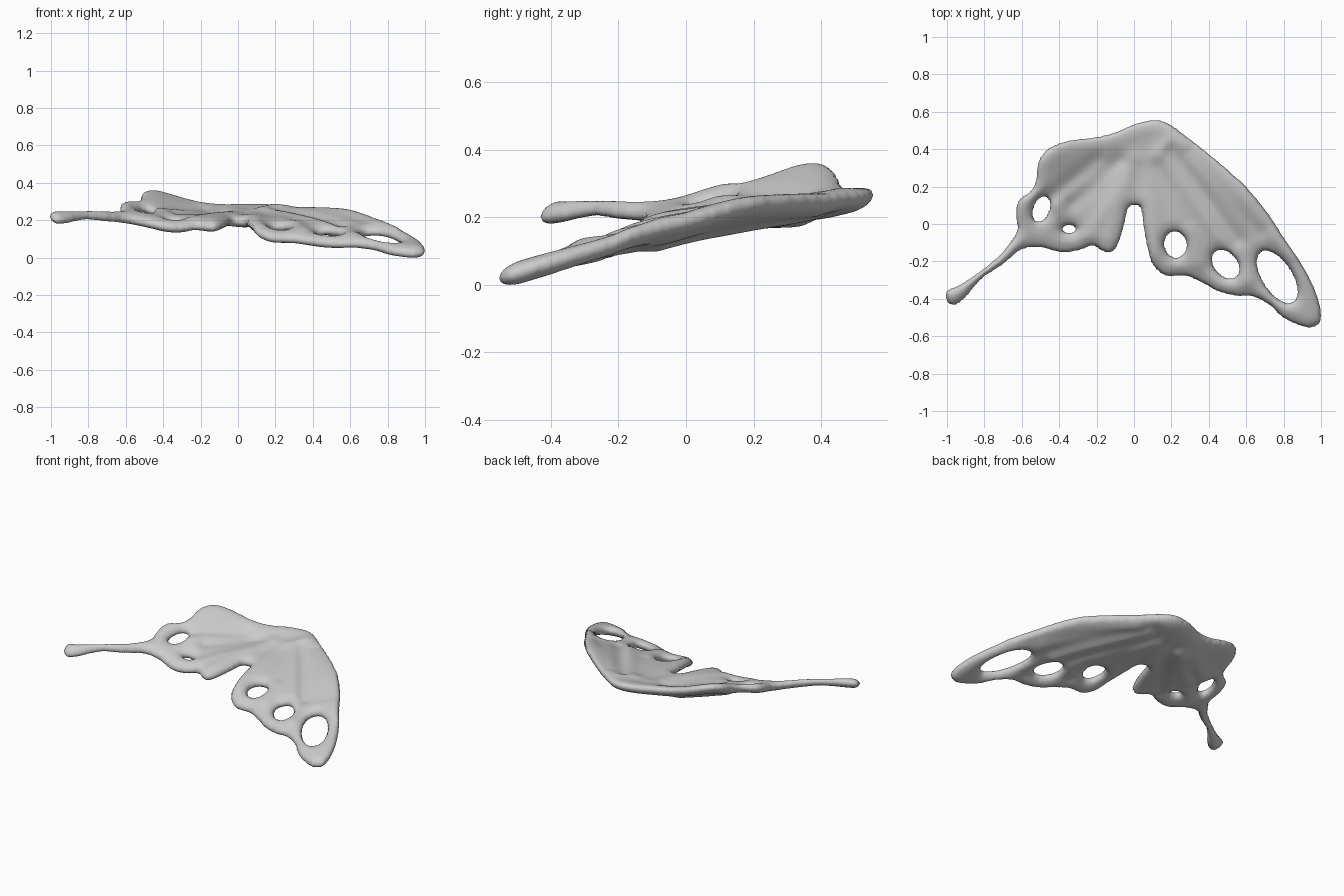
import bpy, bmesh, math
from mathutils import Vector, kdtree

if "Cube" in bpy.data.objects:
    bpy.data.objects.remove(bpy.data.objects["Cube"])

STEP, RIM, HALF = 0.009, 0.07, 0.034

# Wing outline seen from above
outline = [(.1, .557), (0, .535), (-.1, .492), (-.2, .467), (-.35, .447), (-.45, .41), (-.51, .34),
           (-.525, .24), (-.55, .18), (-.615, .13), (-.634, .06), (-.626, -.03), (-.665, -.1),
           (-.73, -.174), (-.83, -.255), (-.93, -.322), (-1.0, -.358), (-1.003, -.41), (-.96, -.435),
           (-.9, -.393), (-.855, -.338), (-.8, -.283), (-.7, -.218), (-.6, -.138), (-.5, -.127),
           (-.39, -.153), (-.3, -.143), (-.22, -.118), (-.17, -.145), (-.12, -.153), (-.08, -.1),
           (-.05, 0), (-.03, .08), (0, .1), (.035, .08), (.05, -.02), (.07, -.13), (.1, -.22),
           (.17, -.278), (.27, -.278), (.35, -.308), (.45, -.362), (.55, -.386), (.63, -.388),
           (.72, -.433), (.8, -.505), (.92, -.554), (.985, -.538), (1.003, -.48), (.973, -.36),
           (.903, -.22), (.803, -.07), (.703, .08), (.582, .22), (.42, .362), (.28, .472), (.18, .542)]

# Holes: centre x, y, long half-axis, short half-axis, angle of long axis
holes = [(.222, -.11, .068, .057, 100), (.49, -.215, .085, .058, -48), (.766, -.283, .156, .076, -57),
         (-.495, .08, .068, .04, 70), (-.347, -.027, .035, .018, 0)]

# Mid-surface heights: x, y, z
heights = [(.97, -.5, .031), (.85, -.5, .032), (.9, -.3, .09), (.68, -.39, .068), (.75, 0, .178),
           (.45, -.34, .078), (.6, -.1, .14), (.2, -.26, .102), (.35, -.1, .14), (.09, -.15, .147),
           (.6, .18, .23), (.38, .38, .247), (.1, .53, .255), (.15, .25, .198), (.4, .12, .188),
           (0, .12, .19), (-.1, .3, .206), (-.1, .48, .262), (-.3, .44, .295), (-.44, .37, .325),
           (-.5, .22, .285), (-.61, .08, .26), (-.64, -.07, .225), (-.8, -.25, .225),
           (-.97, -.4, .207), (-.5, -.11, .187), (-.35, -.12, .16), (-.13, -.13, .162),
           (-.2, .1, .192), (-.32, .25, .24), (-.42, .03, .205)]

# Veins fanning out from the shoulder: start, end, raised or sunken amount
veins = [(.16, .40, .60, -.30, .012), (.14, .36, .34, -.2, .012), (.2, .44, .85, -.15, .010),
         (.09, .35, .1, -.15, .006), (.2, .38, .55, -.08, -.016), (.14, .3, .27, .02, -.010),
         (.3, .38, .68, -.03, -.012), (-.08, .33, -.33, .12, -.018), (-.2, .34, -.42, .16, -.014),
         (0, .35, -.42, .1, .010), (-.03, .27, -.24, -.06, .010), (-.04, .2, -.14, -.06, .006)]


def smooth_loop(p, n=10):
    out = []
    for i in range(len(p)):
        a, b, c, d = (Vector(p[(i + k) % len(p)]) for k in (-1, 0, 1, 2))
        for j in range(n):
            t = j / n
            out.append(.5 * (2*b + (c-a)*t + (2*a-5*b+4*c-d)*t*t + (3*b-a-3*c+d)*t**3))
    return out


def ellipse(cx, cy, a, b, deg, n=120):
    r = math.radians(deg)
    return [Vector((cx + a*math.cos(u)*math.cos(r) - b*math.sin(u)*math.sin(r),
                    cy + a*math.cos(u)*math.sin(r) + b*math.sin(u)*math.cos(r)))
            for u in (2*math.pi*i/n for i in range(n))]


loops = [smooth_loop(outline)] + [ellipse(*h) for h in holes]
points = [p for l in loops for p in l]
kd = kdtree.KDTree(len(points))
for i, p in enumerate(points):
    kd.insert((p.x, p.y, 0), i)
kd.balance()


def row_crossings(y):
    xs = []
    for l in loops:
        for a, b in zip(l, l[1:] + l[:1]):
            if (a.y > y) != (b.y > y):
                xs.append(a.x + (y-a.y)/(b.y-a.y)*(b.x-a.x))
    return xs


# Thin-plate surface through the height points
def kernel(x, y):
    r2 = x*x + y*y
    return r2 * math.log(r2) if r2 > 1e-12 else 0


def solve(m):
    n = len(m)
    for i in range(n):
        k = max(range(i, n), key=lambda r: abs(m[r][i]))
        m[i], m[k] = m[k], m[i]
        for r in range(n):
            if r != i:
                f = m[r][i] / m[i][i]
                m[r] = [u - f*v for u, v in zip(m[r], m[i])]
    return [m[i][n] / m[i][i] for i in range(n)]


rows = [[kernel(x-a, y-b) + (.003 if (x, y) == (a, b) else 0) for a, b, _ in heights] + [1, x, y, z]
        for x, y, z in heights]
for k in range(3):
    rows.append([(1, a, b)[k] for a, b, _ in heights] + [0]*4)
w = solve(rows)


def mid(x, y):
    z = w[-3] + w[-2]*x + w[-1]*y + sum(c*kernel(x-a, y-b) for c, (a, b, _) in zip(w, heights))
    for ax, ay, bx, by, amp in veins:
        dx, dy = bx-ax, by-ay
        t = ((x-ax)*dx + (y-ay)*dy) / (dx*dx + dy*dy)
        s = max(0, min(1, t))
        d2 = (x-ax-s*dx)**2 + (y-ay-s*dy)**2
        z += amp * math.exp(-d2 / .0022)
    return z


# Keep the grid cells inside the outline and snap their border to it
cells, corner_use = [], {}
nx, ny = int(1.02/STEP), int(.58/STEP)
for j in range(-ny, ny):
    xs = row_crossings((j+.5)*STEP)
    for i in range(-nx, nx):
        if sum(x > (i+.5)*STEP for x in xs) % 2:
            q = [(i, j), (i+1, j), (i+1, j+1), (i, j+1)]
            cells.append(q)
            for c in q:
                corner_use[c] = corner_use.get(c, 0) + 1

bm = bmesh.new()
top, bottom = {}, {}
for c, n in corner_use.items():
    x, y = c[0]*STEP, c[1]*STEP
    co, _, dist = kd.find((x, y, 0))
    if n < 4:
        top[c] = bottom[c] = bm.verts.new((co.x, co.y, mid(co.x, co.y)))
    else:
        z = mid(x, y)
        t = HALF * math.sqrt(1 - (1 - min(dist/RIM, 1))**2)
        top[c] = bm.verts.new((x, y, z + t))
        bottom[c] = bm.verts.new((x, y, z - t))
for q in cells:
    bm.faces.new([top[c] for c in q])
    if any(top[c] is not bottom[c] for c in q):
        bm.faces.new([bottom[c] for c in reversed(q)])
bmesh.ops.remove_doubles(bm, verts=bm.verts, dist=.0008)
for _ in range(2):
    bmesh.ops.smooth_vert(bm, verts=bm.verts, factor=.4, use_axis_x=True, use_axis_y=True, use_axis_z=True)
bmesh.ops.recalc_face_normals(bm, faces=bm.faces)

# Stand on the floor
low = min(v.co.z for v in bm.verts)
for v in bm.verts:
    v.co.z -= low
me = bpy.data.meshes.new("wing_membrane")
bm.to_mesh(me)
bm.free()
me.shade_smooth()
wing = bpy.data.objects.new("wing_membrane", me)
bpy.context.collection.objects.link(wing)
